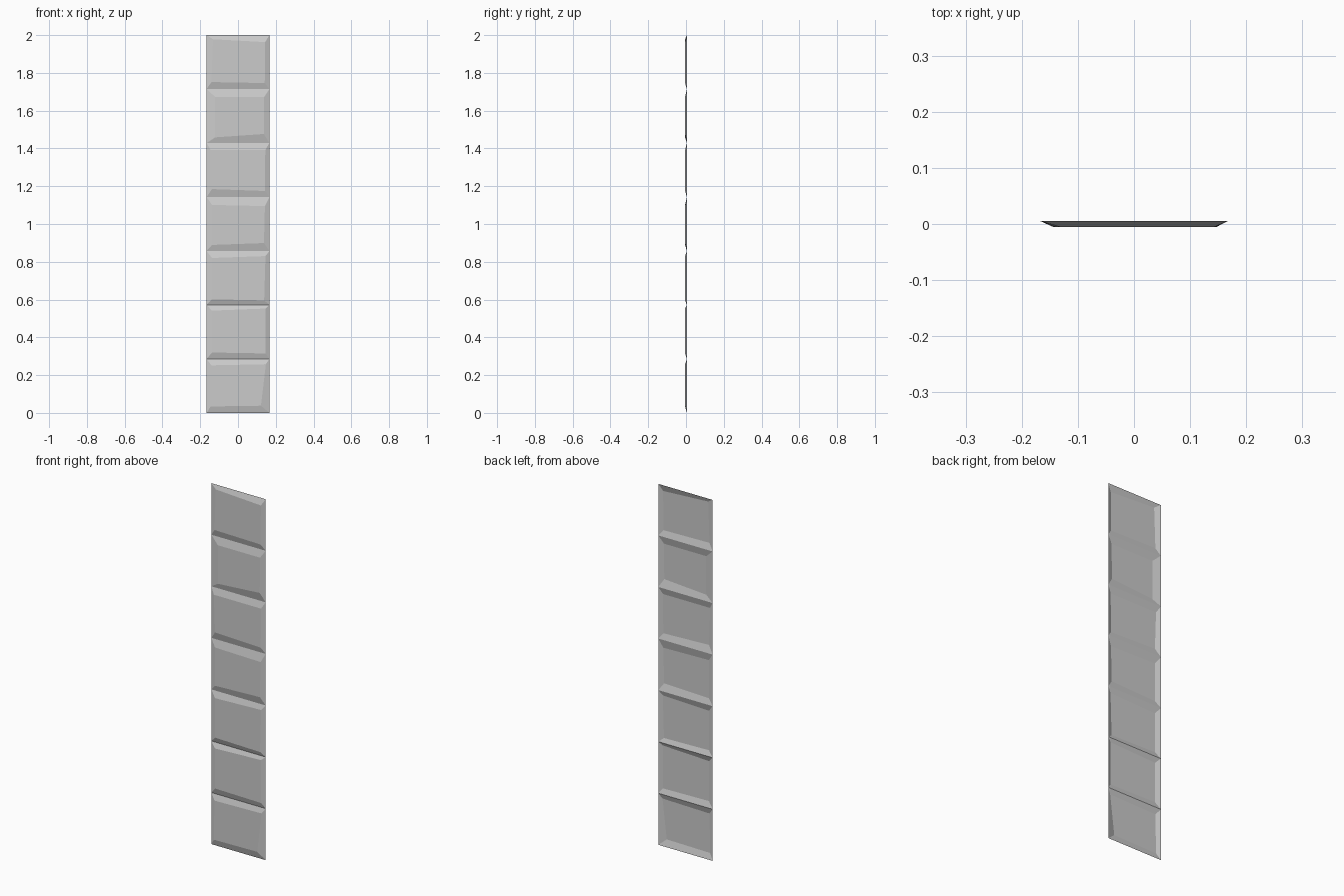
import bpy, bmesh

if "Cube" in bpy.data.objects:
    bpy.data.objects.remove(bpy.data.objects["Cube"])

W, H, N, D = 0.333, 2.0, 7, 0.005   # width, height, panel count, half depth
STEP = H / N

# Inner face corner insets per panel, bottom to top, as (side, vertical):
# bottom left, bottom right, top right, top left
INSETS = [
    ((.022, .034), (.045, .038), (.019, .028), (.026, .034)),
    ((.029, .034), (.021, .029), (.021, .019), (.029, .030)),
    ((.029, .030), (.028, .024), (.021, .027), (.029, .037)),
    ((.029, .032), (.029, .042), (.024, .048), (.029, .042)),
    ((.029, .042), (.024, .032), (.022, .037), (.022, .037)),
    ((.046, .030), (.030, .048), (.028, .042), (.046, .042)),
    ((.026, .037), (.025, .032), (.023, .037), (.034, .022)),
]
CORNERS = [(-1, 0), (1, 0), (1, 1), (-1, 1)]


def panel(index, insets):
    """Open-backed panel: front face ringed by four sloping bevels."""
    bm = bmesh.new()
    outer, inner = [], []
    for (sx, top), (dx, dz) in zip(CORNERS, insets):
        x, z = sx * W / 2, (index + top) * STEP
        outer.append(bm.verts.new((x, D, z)))
        inner.append(bm.verts.new((x - sx * dx, -D, z - dz if top else z + dz)))
    bm.faces.new(inner)
    for i in range(4):
        j = (i + 1) % 4
        bm.faces.new((outer[i], outer[j], inner[j], inner[i]))
    mesh = bpy.data.meshes.new(f"wall_panel_{index + 1}")
    bm.to_mesh(mesh)
    bm.free()
    obj = bpy.data.objects.new(mesh.name, mesh)
    bpy.context.collection.objects.link(obj)


# Stack of irregularly bevelled panels
for i, insets in enumerate(INSETS):
    panel(i, insets)
